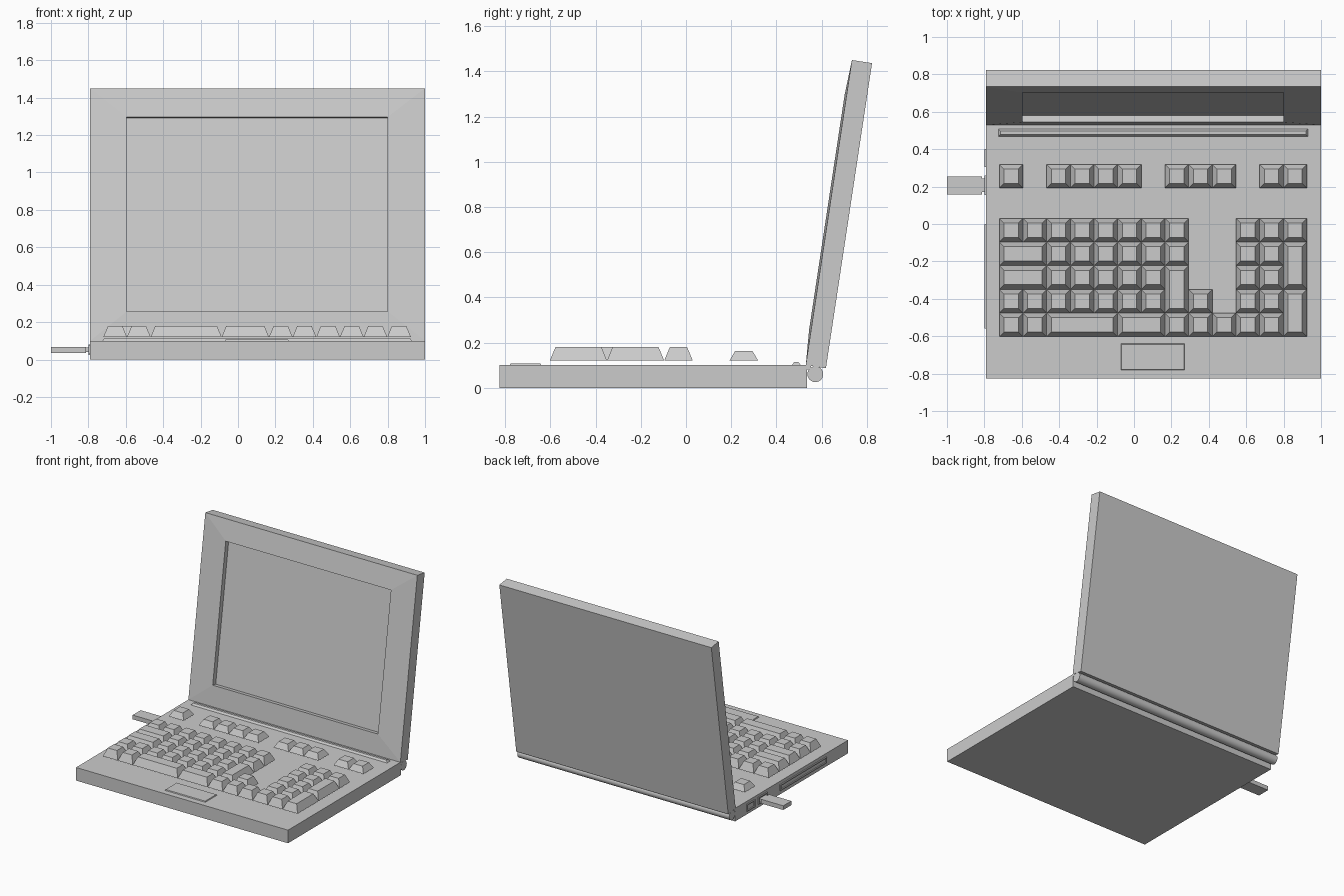
import bpy, bmesh, math
from mathutils import Matrix

cube = bpy.data.objects.get("Cube")
if cube:
    bpy.data.objects.remove(cube, do_unlink=True)

grey = bpy.data.materials.new("light grey plastic")
grey.use_nodes = True
COLOUR = (0.6, 0.6, 0.6, 1)
grey.diffuse_color = COLOUR
grey.node_tree.nodes["Principled BSDF"].inputs["Base Color"].default_value = COLOUR

LEFT, RIGHT = -0.79, 1.0


def finish(name, bm, matrix=Matrix()):
    bmesh.ops.recalc_face_normals(bm, faces=bm.faces)
    mesh = bpy.data.meshes.new(name)
    bm.to_mesh(mesh)
    bm.free()
    mesh.materials.append(grey)
    obj = bpy.data.objects.new(name, mesh)
    obj.matrix_world = matrix
    bpy.context.collection.objects.link(obj)
    return obj


def loft(name, rings, matrix=Matrix()):
    """Closed solid through stacked rectangles (x0, x1, y0, y1, z)."""
    bm = bmesh.new()
    loops = [[bm.verts.new(p) for p in ((a, c, z), (b, c, z), (b, d, z), (a, d, z))]
             for a, b, c, d, z in rings]
    for low, high in zip(loops, loops[1:]):
        for i in range(4):
            j = (i + 1) % 4
            bm.faces.new((low[i], low[j], high[j], high[i]))
    bm.faces.new(loops[0])
    bm.faces.new(loops[-1])
    return finish(name, bm, matrix)


def box(name, x0, x1, y0, y1, z0, z1):
    return loft(name, [(x0, x1, y0, y1, z0), (x0, x1, y0, y1, z1)])


def tapered(name, x0, x1, y0, y1, z0, z1, inset):
    return loft(name, [(x0, x1, y0, y1, z0),
                       (x0 + inset, x1 - inset, y0 + inset, y1 - inset, z1)])


# Base with touchpad and the raised strip behind the keys
box("base", LEFT, RIGHT, -0.825, 0.535, 0, 0.1)
tapered("touchpad", -0.07, 0.27, -0.78, -0.64, 0.1, 0.107, 0.003)
tapered("rear_strip", -0.725, 0.93, 0.468, 0.508, 0.1, 0.114, 0.011)

# Lid: bezel rises to a lip, then drops to the recessed screen
LENGTH = 1.365
tilt = Matrix.Translation((0, 0.53, 0.1)) @ Matrix.Rotation(math.radians(81.4), 4, "X")
loft("lid", [(LEFT, RIGHT, 0, LENGTH, -0.09),
             (LEFT, RIGHT, 0, LENGTH, 0),
             (-0.595, 0.8, 0.157, 1.208, 0.009),
             (-0.595, 0.8, 0.157, 1.208, -0.028)], tilt)

# Hinge barrel and the lip joining it to the lid
bm = bmesh.new()
bmesh.ops.create_cone(bm, cap_ends=True, segments=32, radius1=0.035, radius2=0.035,
                      depth=RIGHT - LEFT)
hinge = finish("hinge_barrel", bm, Matrix.Translation(((LEFT + RIGHT) / 2, 0.572, 0.06))
               @ Matrix.Rotation(math.pi / 2, 4, "Y"))
bpy.context.view_layer.objects.active = hinge
hinge.select_set(True)
bpy.ops.object.shade_smooth_by_angle(angle=math.radians(40))
hinge.select_set(False)
box("hinge_lip", LEFT, RIGHT, 0.535, 0.552, 0.08, 0.1)

# Keys: each entry is (first column, row, columns wide, rows deep)
PITCH = 0.1265


def key(col, row, wide=1, deep=1, top=0.03, height=0.06):
    x, y = -0.72 + col * PITCH, top - row * PITCH
    tapered("key", x, x + wide * PITCH, y - deep * PITCH, y, 0.12, 0.12 + height, 0.025)


for col in (0, 2, 3, 4, 5, 7, 8, 9, 11, 12):
    key(col, 0, top=0.319, height=0.043)

single_keys = [
    [*range(8), 10, 11, 12],
    [*range(2, 8), 10, 11],
    [*range(2, 7), 10, 11],
    [*range(7), 8, 10, 11],
    [0, 1, 7, 8, 9, 10, 11],
]
for row, cols in enumerate(single_keys):
    for col in cols:
        key(col, row)
for big in ((0, 1, 2, 1), (0, 2, 2, 1), (2, 4, 3, 1), (5, 4, 2, 1),
            (7, 2, 1, 2), (12, 1, 1, 2), (12, 3, 1, 2)):
    key(*big)


# Side sockets: shallow raised rims around an opening
def socket(name, y0, y1, z0, z1, rim):
    wall = Matrix.Translation((LEFT, 0, 0)) @ Matrix(
        ((0, 0, -1, 0), (0, 1, 0, 0), (1, 0, 0, 0), (0, 0, 0, 1)))
    outer = (z0, z1, y0, y1)
    inner = (z0 + rim, z1 - rim, y0 + rim, y1 - rim)
    loft(name, [(*outer, 0), (*outer, 0.009), (*inner, 0.009), (*inner, 0.001)], wall)


socket("stick_socket", 0.155, 0.26, 0.025, 0.08, 0.008)
socket("spare_socket", 0.305, 0.4, 0.025, 0.08, 0.008)
socket("disc_drive", -0.56, 0.0, 0.03, 0.075, 0.008)

# Memory stick with its narrower plug
box("memory_stick", -1.0, -0.812, 0.158, 0.255, 0.036, 0.068)
box("stick_plug", -0.812, LEFT, 0.17, 0.243, 0.04, 0.064)
